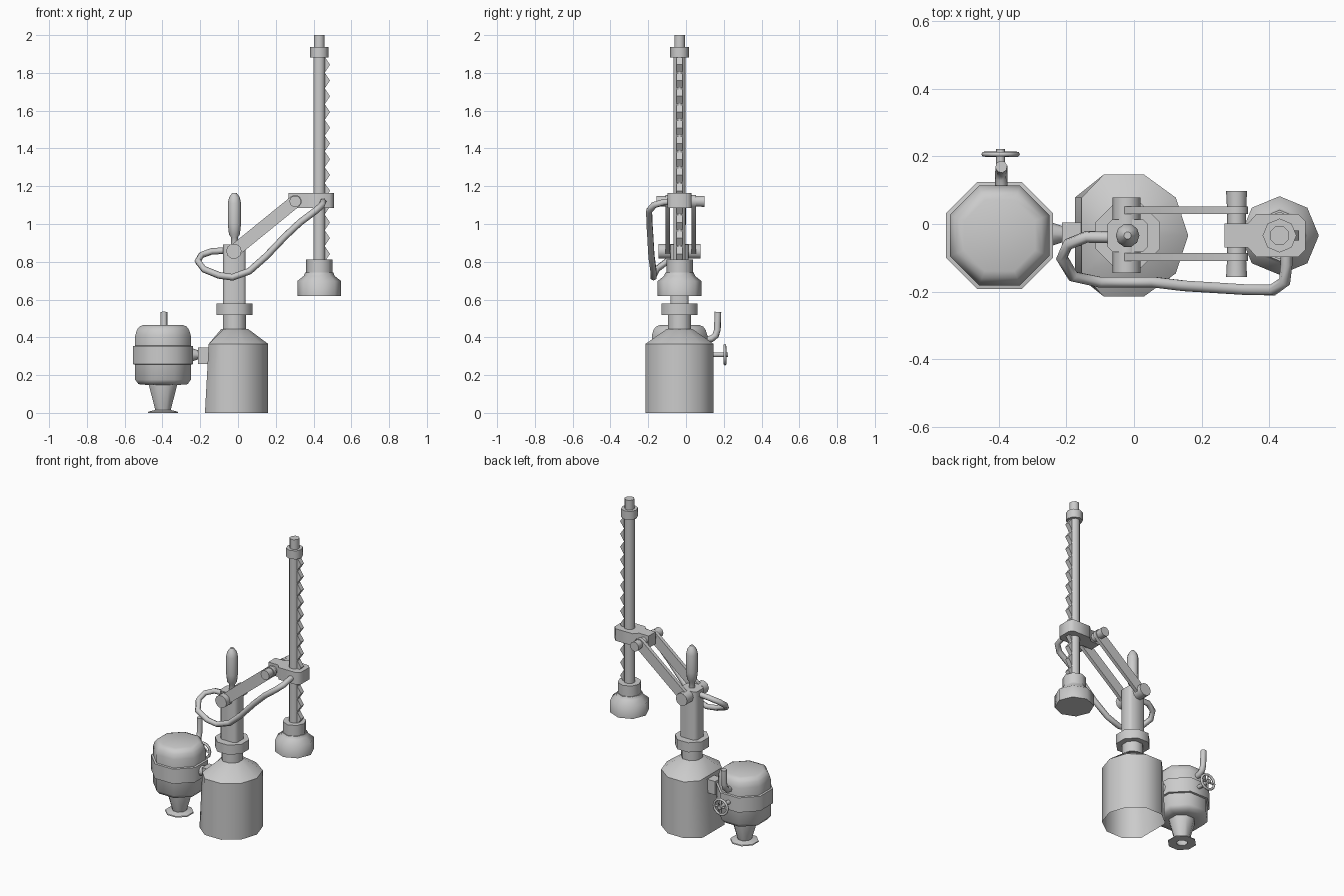
import bpy, bmesh
from math import pi, sin, cos, radians, atan2
from mathutils import Matrix, Vector

if "Cube" in bpy.data.objects:
    bpy.data.objects.remove(bpy.data.objects["Cube"])

CY = -0.034                      # common centre line of the machine
COS8 = cos(pi / 8)


def finish(name, bm, angle=50):
    bmesh.ops.recalc_face_normals(bm, faces=bm.faces)
    me = bpy.data.meshes.new(name)
    bm.to_mesh(me)
    bm.free()
    ob = bpy.data.objects.new(name, me)
    bpy.context.collection.objects.link(ob)
    bpy.ops.object.select_all(action='DESELECT')
    ob.select_set(True)
    bpy.context.view_layer.objects.active = ob
    bpy.ops.object.shade_smooth_by_angle(angle=radians(angle))
    return ob


def lathe(name, profile, loc, n=8, phase=0.0, axis='Z', bottom=True, top=True):
    """Turn (radius, height) points around an axis through loc."""
    bm = bmesh.new()
    rings = [[bm.verts.new((r * cos(phase + 2 * pi * i / n), r * sin(phase + 2 * pi * i / n), z))
              for i in range(n)] for r, z in profile]
    for a, b in zip(rings, rings[1:]):
        for i in range(n):
            j = (i + 1) % n
            bm.faces.new((a[i], a[j], b[j], b[i]))
    if bottom:
        bm.faces.new(rings[0])
    if top:
        bm.faces.new(rings[-1])
    rot = {'Z': Matrix(), 'Y': Matrix.Rotation(-pi / 2, 4, 'X'), 'X': Matrix.Rotation(pi / 2, 4, 'Y')}[axis]
    bm.transform(Matrix.Translation(loc) @ rot)
    return finish(name, bm)


def prism(name, pts, lo, hi, axis='Z'):
    """Extrude an outline: (x, y) along z, or (x, z) along y."""
    bm = bmesh.new()
    put = (lambda p, h: (p[0], p[1], h)) if axis == 'Z' else (lambda p, h: (p[0], h, p[1]))
    a, b = ([bm.verts.new(put(p, h)) for p in pts] for h in (lo, hi))
    bm.faces.new(a)
    bm.faces.new(b)
    for i in range(len(pts)):
        j = (i + 1) % len(pts)
        bm.faces.new((a[i], a[j], b[j], b[i]))
    return finish(name, bm)


def tube(name, pts, radius, n=6, closed=False):
    """Sweep a round section along a path."""
    bm = bmesh.new()
    P = [Vector(p) for p in pts]
    m = len(P)
    rings, side = [], None
    for k, p in enumerate(P):
        if closed:
            t = P[(k + 1) % m] - P[k - 1]
        else:
            t = P[min(k + 1, m - 1)] - P[max(k - 1, 0)]
        t.normalize()
        if side is None:
            side = t.orthogonal()
        side = (side - t * side.dot(t)).normalized()
        up = t.cross(side)
        rings.append([bm.verts.new(p + radius * (side * cos(2 * pi * i / n) + up * sin(2 * pi * i / n)))
                      for i in range(n)])
    for k in range(m if closed else m - 1):
        a, b = rings[k], rings[(k + 1) % m]
        for i in range(n):
            j = (i + 1) % n
            bm.faces.new((a[i], a[j], b[j], b[i]))
    if not closed:
        bm.faces.new(rings[0])
        bm.faces.new(rings[-1])
    return finish(name, bm, 65)


def rect(x, y, hx, hy, c=0.0):
    """Rectangle outline with chamfered corners."""
    if not c:
        return [(x - hx, y - hy), (x + hx, y - hy), (x + hx, y + hy), (x - hx, y + hy)]
    return [(x - hx + c, y - hy), (x + hx - c, y - hy), (x + hx, y - hy + c), (x + hx, y + hy - c),
            (x + hx - c, y + hy), (x - hx + c, y + hy), (x - hx, y + hy - c), (x - hx, y - hy + c)]


# main tank: ten sides, open below, flattened on the side facing the small tank
tank = lathe("main_tank", [(0.19, 0), (0.19, 0.365), (0.07, 0.445)], (-0.03, CY, 0), 10, bottom=False)
for v in tank.data.vertices:
    if v.co.z > 0.4:
        v.co.x += 0.012
    v.co.x = max(v.co.x, -0.175 + 0.02 * v.co.z / 0.365)

# column
PX = -0.019
lathe("tank_neck", [(0.065, 0.44), (0.065, 0.525)], (PX, CY, 0), 8, pi / 8)
lathe("column_collar", [(0.103, 0.517), (0.103, 0.579)], (PX, CY, 0), 8, pi / 8)
prism("column", rect(PX, CY, 0.06, 0.048, 0.015), 0.575, 0.892)
lathe("top_handle", [(0.018, 0.885), (0.018, 0.93), (0.029, 0.945), (0.035, 1.0), (0.035, 1.11),
                     (0.028, 1.142), (0.011, 1.165)], (PX, CY, 0), 10)

# arm: two parallel bars between two cross pins
A, B = (-0.022, 0.856), (0.303, 1.12)
lathe("lower_pivot", [(0.041, -0.145), (0.041, 0.078)], (A[0], 0, A[1]), 10, axis='Y')
lathe("upper_pivot", [(0.031, -0.157), (0.028, -0.1), (0.028, 0.04), (0.031, 0.097)],
      (B[0], 0, B[1]), 10, axis='Y')
ang = atan2(B[1] - A[1], B[0] - A[0])
outline = []
for c, start in ((B, ang - pi / 2), (A, ang + pi / 2)):
    outline += [(c[0] + 0.034 * cos(start + pi * i / 6), c[1] + 0.034 * sin(start + pi * i / 6))
                for i in range(7)]
for name, lo in (("arm_bar_front", -0.109), ("arm_bar_back", 0.029)):
    prism(name, outline, lo, lo + 0.023, 'Y')

# clamp that carries the mast
half = [(0.267, 0.036), (0.337, 0.036), (0.362, 0.064), (0.485, 0.064), (0.507, 0.042)]
prism("mast_clamp", [(x, CY + y) for x, y in half] + [(x, CY - y) for x, y in reversed(half)],
      1.085, 1.163)

# mast with toothed rack
MX = 0.43
lathe("mast", [(0.034, 0.79), (0.034, 1.89)], (MX, CY, 0), 8, pi / 8)
lathe("mast_top_collar", [(0.05, 1.882), (0.05, 1.937)], (MX, CY, 0), 8)
lathe("mast_tip", [(0.03, 1.93), (0.03, 2.0)], (MX, CY, 0), 8, pi / 8)
teeth, n, z0, z1 = [], 13, 0.80, 1.885
step = (z1 - z0) / n
for i in range(n):
    teeth += [(0.459, z0 + i * step), (0.487, z0 + (i + 0.5) * step)]
prism("mast_rack", [(0.445, z1), (0.445, z0)] + teeth + [(0.459, z1)], CY - 0.015, CY + 0.015, 'Y')

# head at the bottom of the mast
lathe("head_collar", [(0.07, 0.735), (0.07, 0.812)], (MX, CY, 0), 8)
lathe("head", [(0.116, 0.62), (0.116, 0.698), (0.082, 0.725), (0.075, 0.743)], (MX, CY, 0), 8)

# hose from column to clamp
tube("hose", [(-0.06, -0.04, 0.86), (-0.14, -0.038, 0.855), (-0.195, -0.06, 0.835), (-0.213, -0.1, 0.803),
              (-0.18, -0.155, 0.76), (-0.1, -0.172, 0.728), (-0.03, -0.172, 0.718), (0.06, -0.172, 0.75),
              (0.15, -0.183, 0.83), (0.25, -0.189, 0.935), (0.33, -0.194, 1.01), (0.41, -0.195, 1.07),
              (0.445, -0.17, 1.1), (0.45, -0.12, 1.115), (0.45, -0.07, 1.12)], 0.018)

# small side tank, octagonal with flats facing the axes
SX = -0.397


def oct_part(name, prof, **kw):
    lathe(name, [(r / COS8, z) for r, z in prof], (SX, CY, 0), 8, pi / 8, **kw)


oct_part("side_tank", [(0.085, 0.148), (0.13, 0.152), (0.147, 0.175), (0.147, 0.41), (0.138, 0.44),
                       (0.125, 0.457), (0.105, 0.465)])
oct_part("side_tank_band", [(0.145, 0.255), (0.158, 0.258), (0.158, 0.353), (0.145, 0.356)],
         bottom=False, top=False)
oct_part("side_tank_leg", [(0.073, 0.152), (0.073, 0.14), (0.04, 0.012)], top=False)
oct_part("side_tank_foot", [(0.03, 0.0), (0.08, 0.0), (0.078, 0.006), (0.04, 0.016), (0.03, 0.0)],
         bottom=False, top=False)

# connector between the tanks
lathe("connector_cone", [(0.037, -0.25), (0.022, -0.205)], (0, -0.03, 0.307), 8, axis='X')
prism("connector_block", rect(-0.18, -0.03, 0.033, 0.035), 0.26, 0.347)

# outlet pipe and valve at the back of the side tank
VX, VZ = -0.394, 0.308
tube("outlet_pipe", [(-0.392, 0.10, 0.388), (-0.392, 0.135, 0.392), (-0.392, 0.157, 0.41),
                     (-0.392, 0.166, 0.44), (-0.392, 0.169, 0.535)], 0.018, 8)
lathe("valve_stem", [(0.013, 0.11), (0.013, 0.222)], (VX, 0, VZ), 8, axis='Y')
tube("valve_wheel", [(VX + 0.049 * cos(2 * pi * i / 12), 0.206, VZ + 0.049 * sin(2 * pi * i / 12))
                     for i in range(12)], 0.008, 6, closed=True)
for k in range(2):
    dx, dz = 0.047 * cos(pi * k / 2), 0.047 * sin(pi * k / 2)
    tube("valve_spoke", [(VX - dx, 0.206, VZ - dz), (VX + dx, 0.206, VZ + dz)], 0.006)
